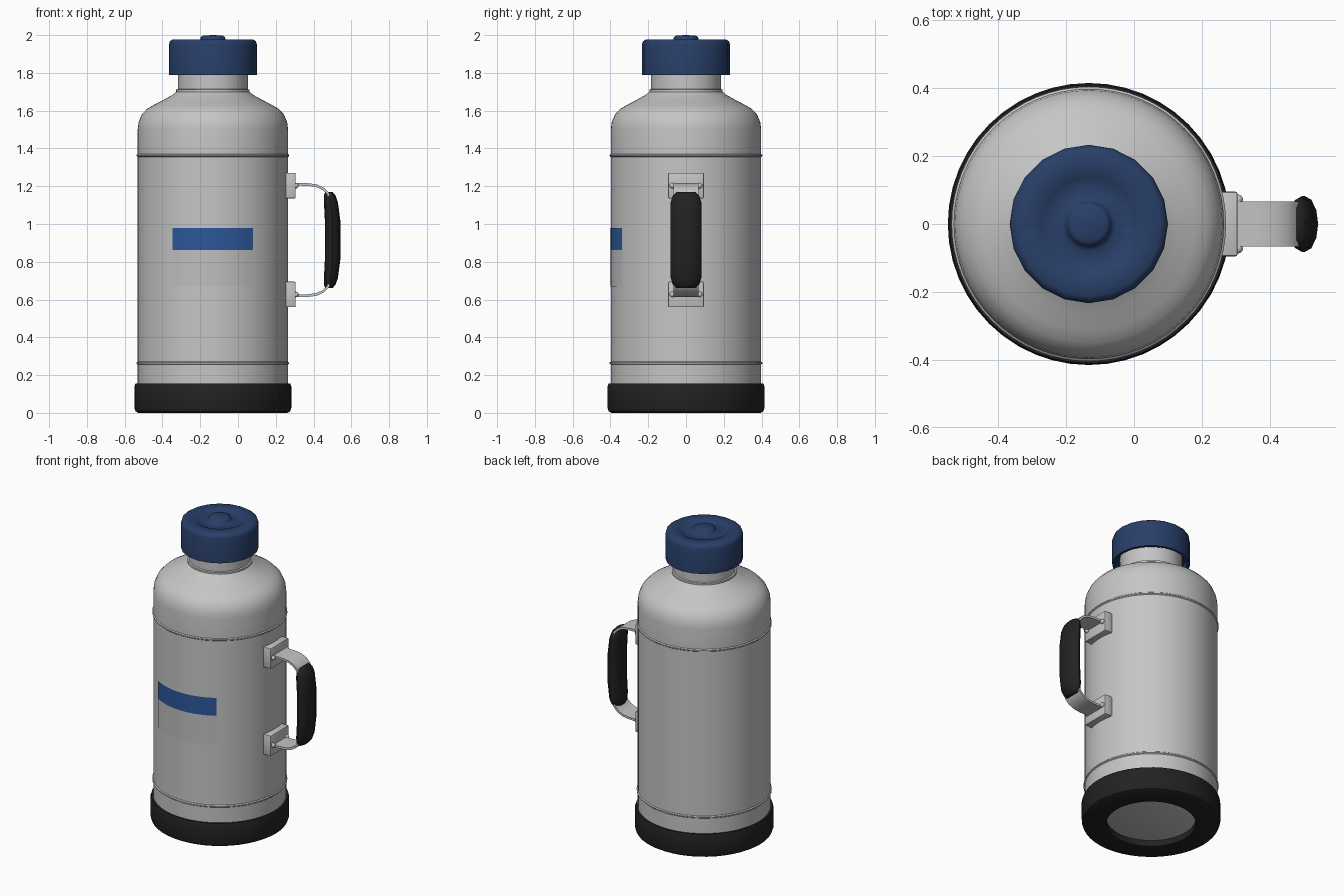
import bpy, bmesh, math
from mathutils import Vector

cube = bpy.data.objects.get("Cube")
if cube:
    bpy.data.objects.remove(cube, do_unlink=True)

CX = -0.133      # axis of the bottle
R = 0.398        # body radius


def material(name, rgb):
    m = bpy.data.materials.new(name)
    m.use_nodes = True
    m.diffuse_color = (*rgb, 1)
    m.node_tree.nodes["Principled BSDF"].inputs["Base Color"].default_value = (*rgb, 1)
    return m


STEEL = material("light steel", (0.56, 0.56, 0.56))
BLACK = material("black rubber", (0.016, 0.016, 0.016))
NAVY = material("navy cap", (0.022, 0.05, 0.14))
BLUE = material("label blue", (0.025, 0.095, 0.32))
PALE = material("label grey", (0.52, 0.52, 0.52))


def finish(name, bm, mat, angle=35):
    bmesh.ops.recalc_face_normals(bm, faces=bm.faces)
    mesh = bpy.data.meshes.new(name)
    bm.to_mesh(mesh)
    bm.free()
    mesh.materials.append(mat)
    ob = bpy.data.objects.new(name, mesh)
    bpy.context.collection.objects.link(ob)
    bpy.ops.object.select_all(action='DESELECT')
    ob.select_set(True)
    bpy.context.view_layer.objects.active = ob
    bpy.ops.object.shade_smooth_by_angle(angle=math.radians(angle))
    return ob


def lathe(name, profile, mat, sides, angle=35):
    """Spin (radius, height) points around the bottle axis."""
    bm = bmesh.new()
    verts = [bm.verts.new((CX + r, 0, z)) for r, z in profile]
    edges = [bm.edges.new(pair) for pair in zip(verts, verts[1:])]
    bmesh.ops.spin(bm, geom=verts + edges, cent=(CX, 0, 0), axis=(0, 0, 1),
                   angle=math.tau, steps=sides, use_merge=True)
    bmesh.ops.remove_doubles(bm, verts=bm.verts, dist=1e-5)
    return finish(name, bm, mat, angle)


def loft(name, rings, mat, angle=50):
    """Skin a list of equal-length closed rings and cap the ends."""
    bm = bmesh.new()
    loops = [[bm.verts.new(p) for p in ring] for ring in rings]
    n = len(loops[0])
    for a, b in zip(loops, loops[1:]):
        for i in range(n):
            j = (i + 1) % n
            bm.faces.new((a[i], a[j], b[j], b[i]))
    bm.faces.new(loops[0])
    bm.faces.new(loops[-1])
    return finish(name, bm, mat, angle)


# Steel body with two rolled seams, shoulder and neck
lathe("body", [
    (0, 0.04), (0.36, 0.04), (R, 0.06), (R, 0.255), (0.404, 0.26), (0.404, 0.266), (R, 0.271),
    (R, 1.355), (0.404, 1.36), (0.404, 1.366), (R, 1.371), (R, 1.5), (0.393, 1.54),
    (0.376, 1.58), (0.348, 1.61), (0.313, 1.63), (0.265, 1.655), (0.215, 1.683),
    (0.194, 1.7), (0.194, 1.711), (0.185, 1.714), (0.185, 1.84), (0, 1.84)],
    STEEL, 64)

# Rubber foot, open underneath
lathe("base_boot", [
    (0.268, 0.045), (0.268, 0), (0.395, 0), (0.409, 0.008), (0.415, 0.025),
    (0.415, 0.14), (0.41, 0.155), (0.39, 0.155)], BLACK, 48)

# Screw cap with a shallow step and central knob
lathe("cap", [
    (0.183, 1.835), (0.21, 1.83), (0.215, 1.79), (0.233, 1.79), (0.233, 1.95),
    (0.228, 1.967), (0.213, 1.977), (0.148, 1.977), (0.138, 1.968),
    (0.08, 1.968), (0.067, 1.976), (0.064, 1.99), (0.05, 1.998), (0, 2.0)],
    NAVY, 20, 60)


# Thin curved label plates wrapped on the front
def label(name, z0, z1, mat):
    half, steps, rad = math.asin(0.212 / R), 14, R + 0.003
    bm = bmesh.new()
    pairs = []
    for i in range(steps + 1):
        a = half * (2 * i / steps - 1)
        x, y = CX + rad * math.sin(a), -rad * math.cos(a)
        pairs.append([bm.verts.new((x, y, z)) for z in (z0, z1)])
    for p, q in zip(pairs, pairs[1:]):
        bm.faces.new((p[0], q[0], q[1], p[1]))
    ob = finish(name, bm, mat)
    if ob.data.polygons[steps // 2].normal.y > 0:
        ob.data.flip_normals()


label("label_band", 0.862, 0.98, BLUE)
label("label_panel", 0.67, 0.862, PALE)

# Handle brackets, each with a pair of round rivets
MID = 0.915
for tag, side in (("upper", 1), ("lower", -1)):
    z = MID + side * 0.288
    bm = bmesh.new()
    bmesh.ops.create_cube(bm, size=1)
    bmesh.ops.scale(bm, vec=(0.06, 0.19, 0.135), verts=bm.verts)
    bmesh.ops.translate(bm, vec=(0.275, 0, z), verts=bm.verts)
    bmesh.ops.bevel(bm, geom=bm.edges[:], offset=0.006, segments=2, affect='EDGES', profile=0.5)
    finish(tag + "_bracket", bm, STEEL)
    for hand, y in (("left", 0.072), ("right", -0.072)):
        bm = bmesh.new()
        bmesh.ops.create_uvsphere(bm, u_segments=12, v_segments=8, radius=0.015)
        bmesh.ops.translate(bm, vec=(0.306, y, z), verts=bm.verts)
        finish(f"{tag}_{hand}_rivet", bm, STEEL, 60)

# Bent steel strap: upper half mirrored about the handle centre
half_path = [(0.3, 0.295), (0.37, 0.294), (0.415, 0.288), (0.45, 0.272),
             (0.476, 0.247), (0.49, 0.21), (0.502, 0.12)]
path = [Vector((x, 0, MID + h)) for x, h in half_path]
path += [Vector((x, 0, MID - h)) for x, h in reversed(half_path)]
rings = []
for i, p in enumerate(path):
    t = (path[min(i + 1, len(path) - 1)] - path[max(i - 1, 0)]).normalized()
    n = Vector((-t.z, 0, t.x)) * 0.007
    w = Vector((0, 0.066, 0))
    rings.append([p + n + w, p + n - w, p - n - w, p - n + w])
loft("handle_strap", rings, STEEL, 40)

# Rubber grip: flattened, slightly arched, with tapered ends
stations = [(0.254, 0.481, 0.02, 0.05), (0.235, 0.486, 0.031, 0.07),
            (0.2, 0.492, 0.037, 0.081), (0.1, 0.501, 0.041, 0.083)]
stations += [(-h, x, a, b) for h, x, a, b in reversed(stations)]
rings = []
for h, x, a, b in stations:
    rings.append([(x + a * math.cos(k * math.tau / 12), b * math.sin(k * math.tau / 12), MID + h)
                  for k in range(12)])
loft("handle_grip", rings, BLACK)
